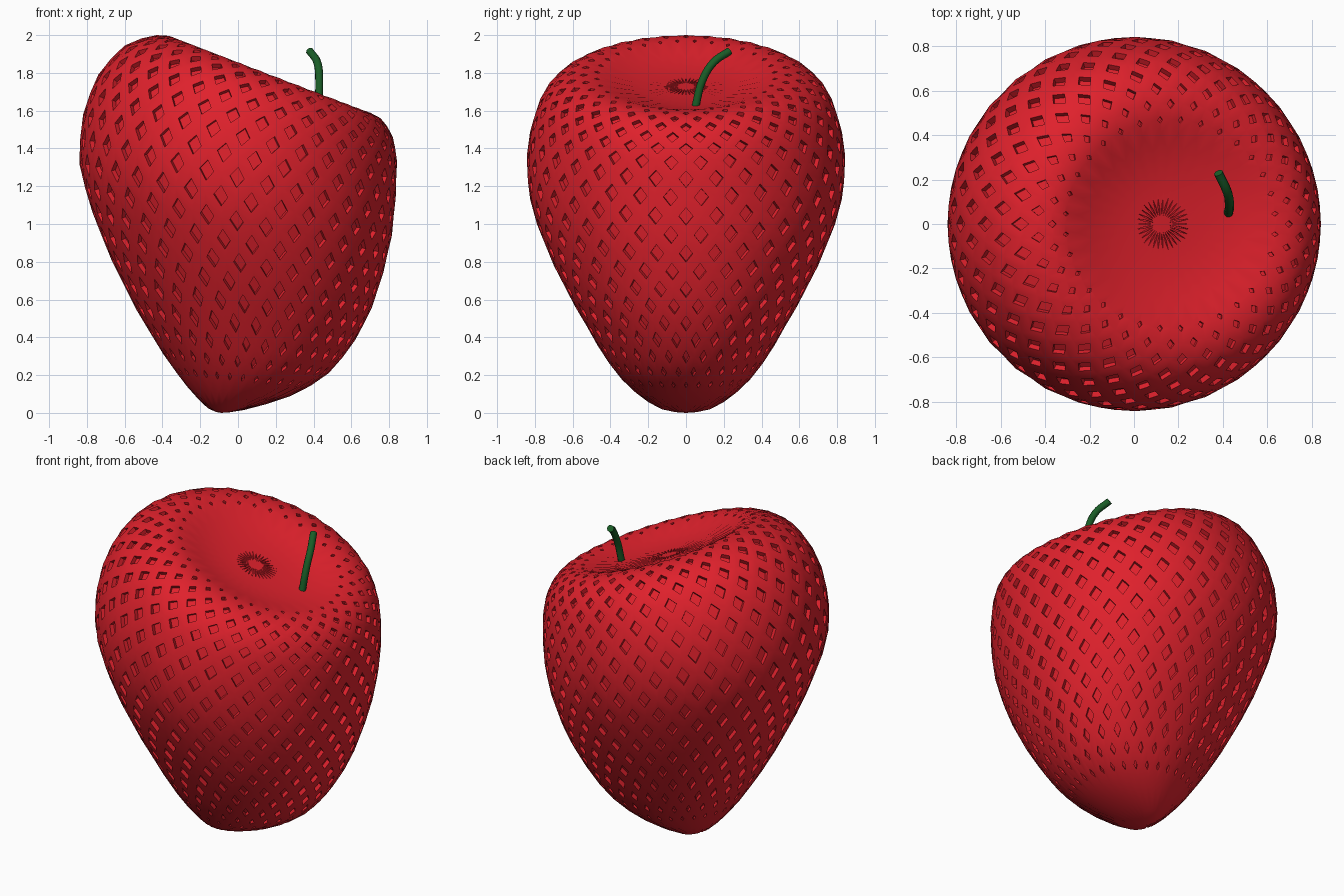
import bpy, bmesh, math

if "Cube" in bpy.data.objects:
    bpy.data.objects.remove(bpy.data.objects["Cube"])

def material(name, color):
    m = bpy.data.materials.new(name)
    m.diffuse_color = color
    m.use_nodes = True
    m.node_tree.nodes["Principled BSDF"].inputs["Base Color"].default_value = m.diffuse_color
    return m


red = material("berry_red", (0.74, 0.015, 0.025, 1))
green = material("stem_green", (0.01, 0.11, 0.02, 1))

# Tilted cross-sections: left x, left z, right x, right z, half depth
CREST = (-0.31, 1.975, 0.64, 1.605, 0.47)


def inner(k, drop):
    # hollow section: crest ring shrunk towards the stem pit and lowered
    pole = (0.12, 1.81, 0.12, 1.81, 0)
    r = [p + (c - p) * k for p, c in zip(pole, CREST)]
    return (r[0], r[1] - drop, r[2], r[3] - drop, r[4])


KEYS = [
    inner(0, 0.08), inner(0.35, 0.077), inner(0.72, 0.05),
    CREST,
    (-0.43, 2.0, 0.755, 1.56, 0.615),
    (-0.60, 1.945, 0.82, 1.46, 0.735),
    (-0.74, 1.79, 0.842, 1.33, 0.805),
    (-0.82, 1.58, 0.835, 1.14, 0.843),
    (-0.84, 1.32, 0.815, 0.94, 0.825),
    (-0.77, 1.06, 0.77, 0.745, 0.75),
    (-0.67, 0.81, 0.71, 0.56, 0.65),
    (-0.54, 0.55, 0.62, 0.385, 0.53),
    (-0.395, 0.31, 0.48, 0.21, 0.405),
    (-0.27, 0.14, 0.28, 0.09, 0.275),
    (-0.16, 0.025, 0.03, 0.015, 0.13),
    (-0.09, 0.0, -0.09, 0.0, 0),
]
SIDES = 32
ROWS = 2 * (len(KEYS) - 1)


def section(row):
    # smooth interpolation: halfway rows use the cubic midpoint
    k = row // 2
    if row % 2 == 0:
        return KEYS[k]
    a, d = KEYS[max(k - 1, 0)], KEYS[min(k + 2, len(KEYS) - 1)]
    return [(9 * (q + r) - p - s) / 16 for p, q, r, s in zip(a, KEYS[k], KEYS[k + 1], d)]


# Berry: a closed lattice of diamonds
bm = bmesh.new()
rings = []
for row in range(ROWS + 1):
    lx, lz, rx, rz, ry = section(row)
    if row in (0, ROWS):
        rings.append([bm.verts.new((lx, 0, lz))] * SIDES)
        continue
    ring = []
    for i in range(SIDES):
        a = 2 * math.pi * (i + 0.5 * (row % 2)) / SIDES
        c = math.cos(a)
        ring.append(bm.verts.new(((lx + rx) / 2 + c * (rx - lx) / 2, ry * math.sin(a),
                                  (lz + rz) / 2 + c * (rz - lz) / 2)))
    rings.append(ring)

diamonds = []
for j in range(ROWS - 1):
    for i in range(SIDES):
        p = i if j % 2 == 0 else i + 1
        diamonds.append((j, bm.faces.new((rings[j][i], rings[j + 1][(p - 1) % SIDES],
                                          rings[j + 2][i], rings[j + 1][p % SIDES]))))
bmesh.ops.recalc_face_normals(bm, faces=bm.faces[:])
bm.normal_update()

# Seed pits: a smaller diamond pushed into each lattice face, fading at both ends
pits = []
for j, f in diamonds:
    if j == 0:
        pits.append((f, 0.5, 0.008))
    elif 5 <= j <= 24:
        fade = min(1, (j - 2) / 6, (28 - j) / 7)
        pits.append((f, 0.46 * fade, 0.026 * fade))
for f, size, depth in pits:
    corners = list(f.verts)
    mid = f.calc_center_median()
    n = f.normal.copy()
    lip = [bm.verts.new(mid.lerp(v.co, size)) for v in corners]
    floor = [bm.verts.new(v.co - n * depth) for v in lip]
    bm.faces.remove(f)
    for a in range(4):
        b = (a + 1) % 4
        bm.faces.new((corners[a], corners[b], lip[b], lip[a]))
        bm.faces.new((lip[a], lip[b], floor[b], floor[a]))
    bm.faces.new(floor)

me = bpy.data.meshes.new("berry")
bm.to_mesh(me)
bm.free()
berry = bpy.data.objects.new("berry", me)
bpy.context.collection.objects.link(berry)
me.materials.append(red)
bpy.context.view_layer.objects.active = berry
berry.select_set(True)
bpy.ops.object.shade_smooth_by_angle(angle=math.radians(35))

# Stem: a short curved round tube
path = [(0.425, 0.05, 1.62), (0.43, 0.085, 1.755), (0.42, 0.145, 1.855), (0.38, 0.23, 1.915)]
cu = bpy.data.curves.new("stem", "CURVE")
cu.dimensions = "3D"
cu.bevel_depth = 0.021
cu.bevel_resolution = 3
cu.use_fill_caps = True
sp = cu.splines.new("BEZIER")
sp.bezier_points.add(len(path) - 1)
for bp, co in zip(sp.bezier_points, path):
    bp.co = co
    bp.handle_left_type = bp.handle_right_type = "AUTO"
sp.resolution_u = 5
stem = bpy.data.objects.new("stem", cu)
cu.materials.append(green)
bpy.context.collection.objects.link(stem)
